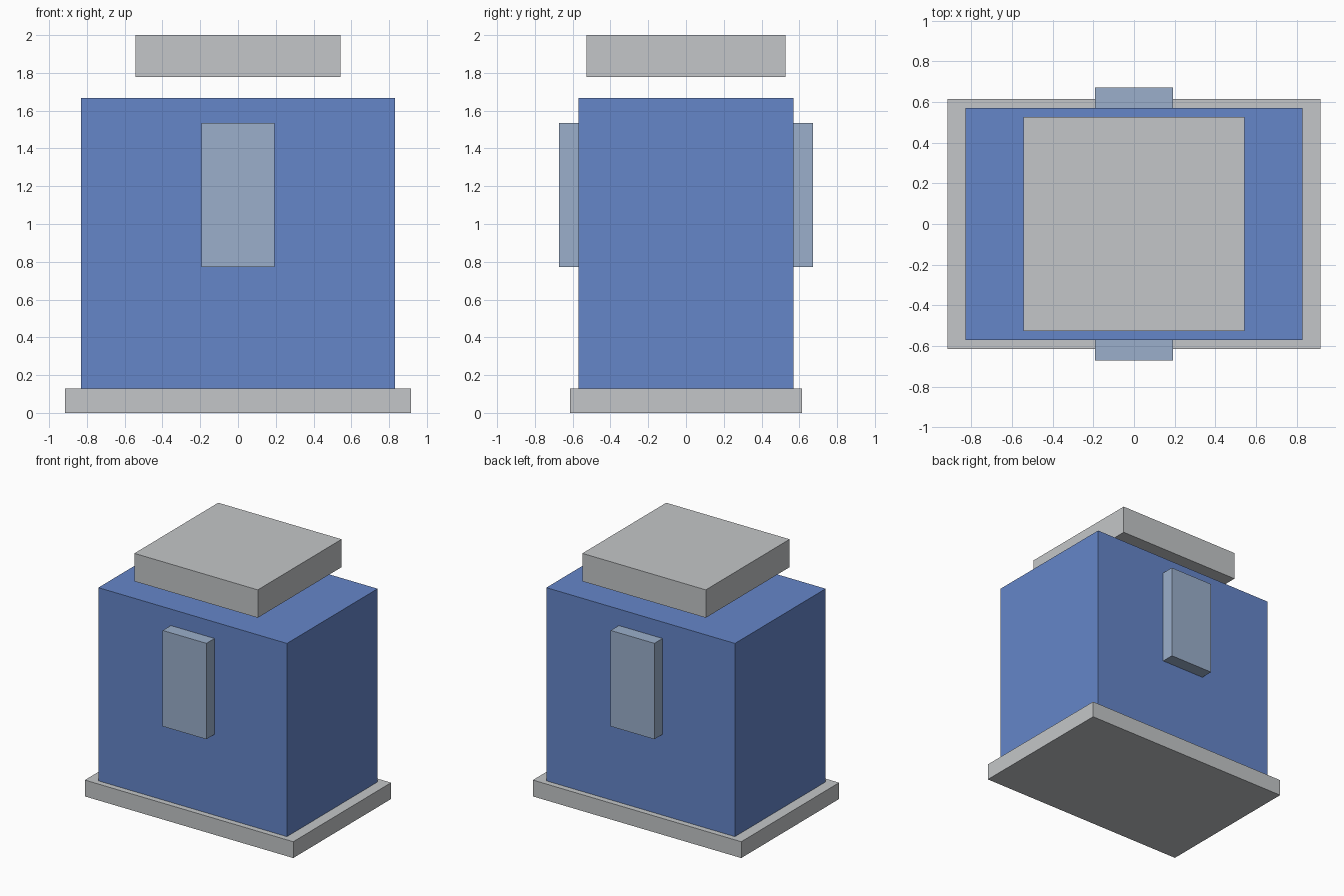
import bpy

cube = bpy.data.objects.get("Cube")
if cube:
    bpy.data.objects.remove(cube, do_unlink=True)


def material(name, rgb):
    mat = bpy.data.materials.new(name)
    mat.use_nodes = True
    mat.diffuse_color = (*rgb, 1)
    bsdf = next(n for n in mat.node_tree.nodes if n.type == "BSDF_PRINCIPLED")
    bsdf.inputs["Base Color"].default_value = (*rgb, 1)
    return mat


def box(name, half_x, y_range, z_range, mat):
    """Box centred on x = 0, spanning the given y and z ranges."""
    (y0, y1), (z0, z1) = y_range, z_range
    bpy.ops.mesh.primitive_cube_add(size=1, location=(0, (y0 + y1) / 2, (z0 + z1) / 2))
    obj = bpy.context.object
    obj.name = name
    obj.scale = (2 * half_x, y1 - y0, z1 - z0)
    bpy.ops.object.transform_apply(location=False, rotation=False, scale=True)
    obj.data.materials.append(mat)
    return obj


grey = material("light grey", (0.55, 0.565, 0.578))
blue = material("blue", (0.13, 0.238, 0.584))
pale_blue = material("pale grey blue", (0.328, 0.429, 0.597))

# Base slab, main body and floating lid
box("base", 0.917, (-0.615, 0.615), (0, 0.13), grey)
box("body", 0.83, (-0.57, 0.57), (0.13, 1.667), blue)
box("lid", 0.543, (-0.527, 0.527), (1.778, 2), grey)

# Raised panels on the front and back
box("front_panel", 0.192, (-0.672, -0.57), (0.773, 1.536), pale_blue)
box("back_panel", 0.192, (0.57, 0.672), (0.773, 1.536), pale_blue)
